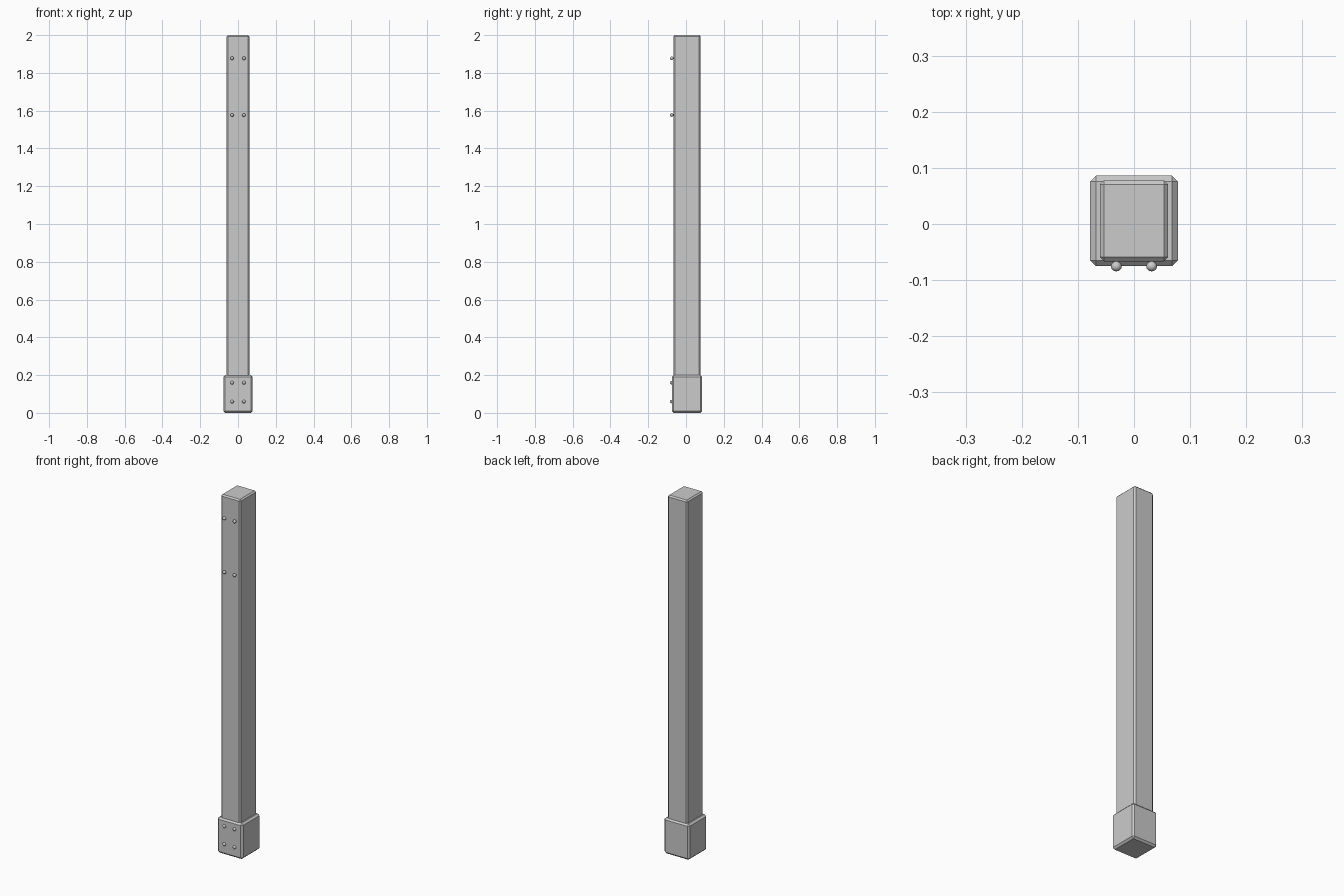
import bpy
import bmesh
from mathutils import Matrix

if "Cube" in bpy.data.objects:
    bpy.data.objects.remove(bpy.data.objects["Cube"], do_unlink=True)

# Single plain grey finish
grey = bpy.data.materials.new("plain_grey")
grey.use_nodes = True
colour = (0.6, 0.6, 0.6, 1)
grey.diffuse_color = colour
grey.node_tree.nodes["Principled BSDF"].inputs["Base Color"].default_value = colour


def add_object(name, bm):
    mesh = bpy.data.meshes.new(name)
    bm.to_mesh(mesh)
    bm.free()
    mesh.materials.append(grey)
    obj = bpy.data.objects.new(name, mesh)
    bpy.context.collection.objects.link(obj)
    return obj


def chamfered_box(name, size, bottom, chamfer):
    bm = bmesh.new()
    centre = (0, 0.0055, bottom + size[2] / 2)
    bmesh.ops.create_cube(bm, size=1, matrix=Matrix.LocRotScale(centre, None, size))
    bmesh.ops.bevel(bm, geom=bm.edges[:], offset=chamfer, segments=1,
                    affect='EDGES', profile=0.5)
    return add_object(name, bm)


def bolt_head(name, x, z):
    bm = bmesh.new()
    shape = Matrix.LocRotScale((x, -0.0755, z), None, (0.0095, 0.009, 0.0095))
    turn = Matrix.Rotation(1.5708, 4, 'X')
    bmesh.ops.create_uvsphere(bm, u_segments=12, v_segments=8, radius=1,
                              matrix=shape @ turn)
    for face in bm.faces:
        face.smooth = True
    return add_object(name, bm)


# Post and the sleeve around its foot
chamfered_box("post", (0.122, 0.144, 1.98), 0.02, 0.0075)
chamfered_box("base_sleeve", (0.156, 0.161, 0.2), 0, 0.01)

# Pairs of round bolt heads on the front
for row, z in (("base_lower", 0.06), ("base_upper", 0.16),
               ("post_lower", 1.577), ("post_upper", 1.877)):
    for side, x in (("left", 0.0315), ("right", -0.0315)):
        bolt_head(f"{row}_bolt_{side}", x, z)
